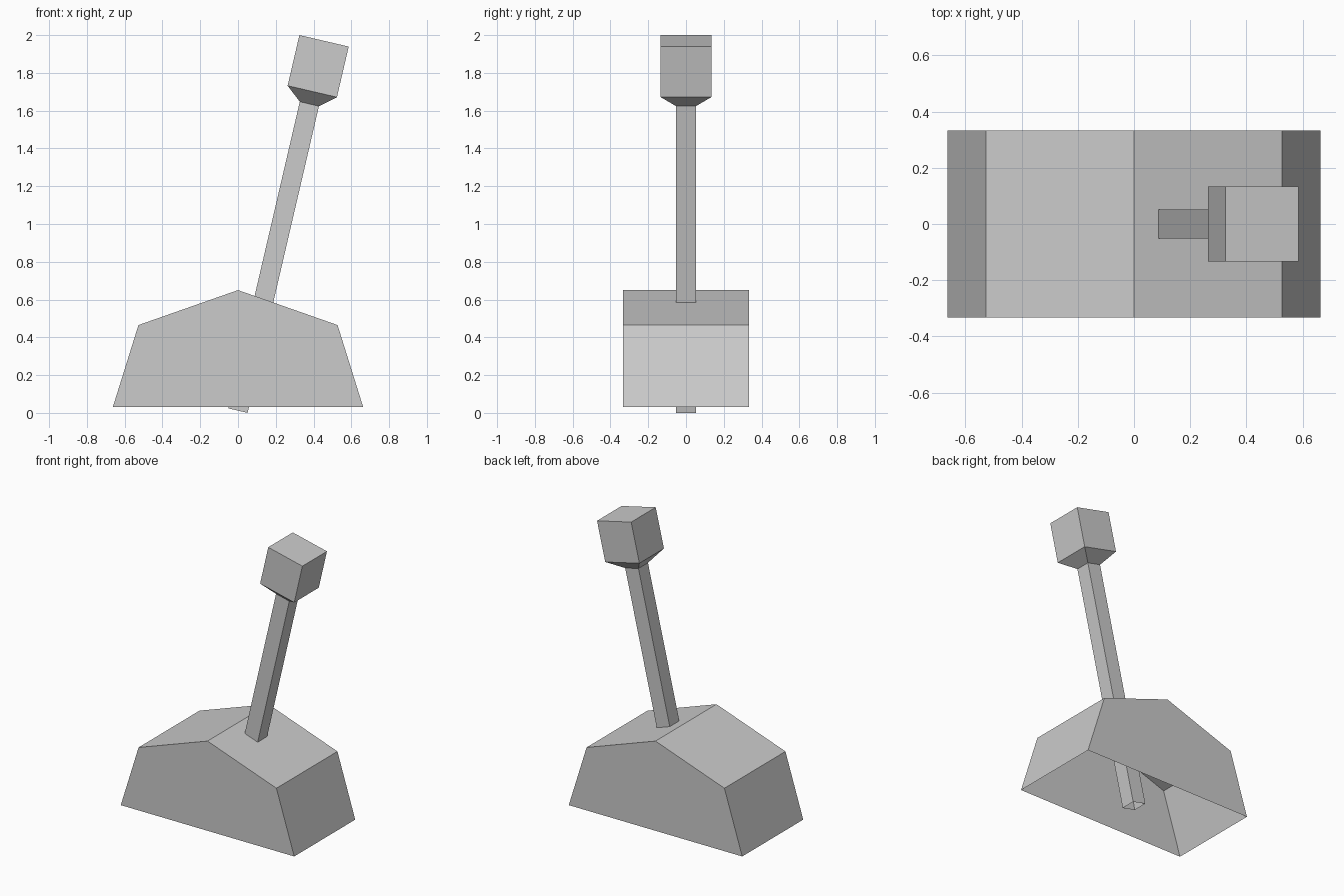
import bpy, bmesh
from math import radians
from mathutils import Matrix

cube = bpy.data.objects.get("Cube")
if cube:
    bpy.data.objects.remove(cube, do_unlink=True)

# Single material
grey = bpy.data.materials.new("light grey")
grey.use_nodes = True
colour = (0.6, 0.6, 0.6, 1)
grey.diffuse_color = colour
grey.node_tree.nodes["Principled BSDF"].inputs["Base Color"].default_value = colour


def finish(bm, name):
    mesh = bpy.data.meshes.new(name)
    bm.to_mesh(mesh)
    bm.free()
    mesh.materials.append(grey)
    obj = bpy.data.objects.new(name, mesh)
    bpy.context.collection.objects.link(obj)
    return obj


# Base housing: gabled profile run front to back, open underneath
half = [(0.663, 0.03), (0.527, 0.465)]
profile = half + [(0, 0.65)] + [(-x, z) for x, z in reversed(half)]
bm = bmesh.new()
front, back = [[bm.verts.new((x, y, z)) for x, z in profile] for y in (-0.333, 0.333)]
bm.faces.new(front)
bm.faces.new(back)
for i in range(len(profile) - 1):
    bm.faces.new((front[i], front[i + 1], back[i + 1], back[i]))
bmesh.ops.recalc_face_normals(bm, faces=bm.faces)
finish(bm, "base_housing")

# Lever: square rings from the shaft foot to the knob top, (half width, height)
rings = [(0.052, 0), (0.052, 1.667), (0.134, 1.735), (0.134, 2.01)]
corners = [(-1, -1), (1, -1), (1, 1), (-1, 1)]
bm = bmesh.new()
loops = [[bm.verts.new((w * x, w * y, h)) for x, y in corners] for w, h in rings]
for low, high in zip(loops, loops[1:]):
    for i in range(4):
        j = (i + 1) % 4
        bm.faces.new((low[i], low[j], high[j], high[i]))
bm.faces.new(loops[-1])
# Lean the lever to its left
bm.transform(Matrix.Translation((0, 0, 0.012)) @ Matrix.Rotation(radians(13.1), 4, 'Y'))
finish(bm, "lever_and_knob")
